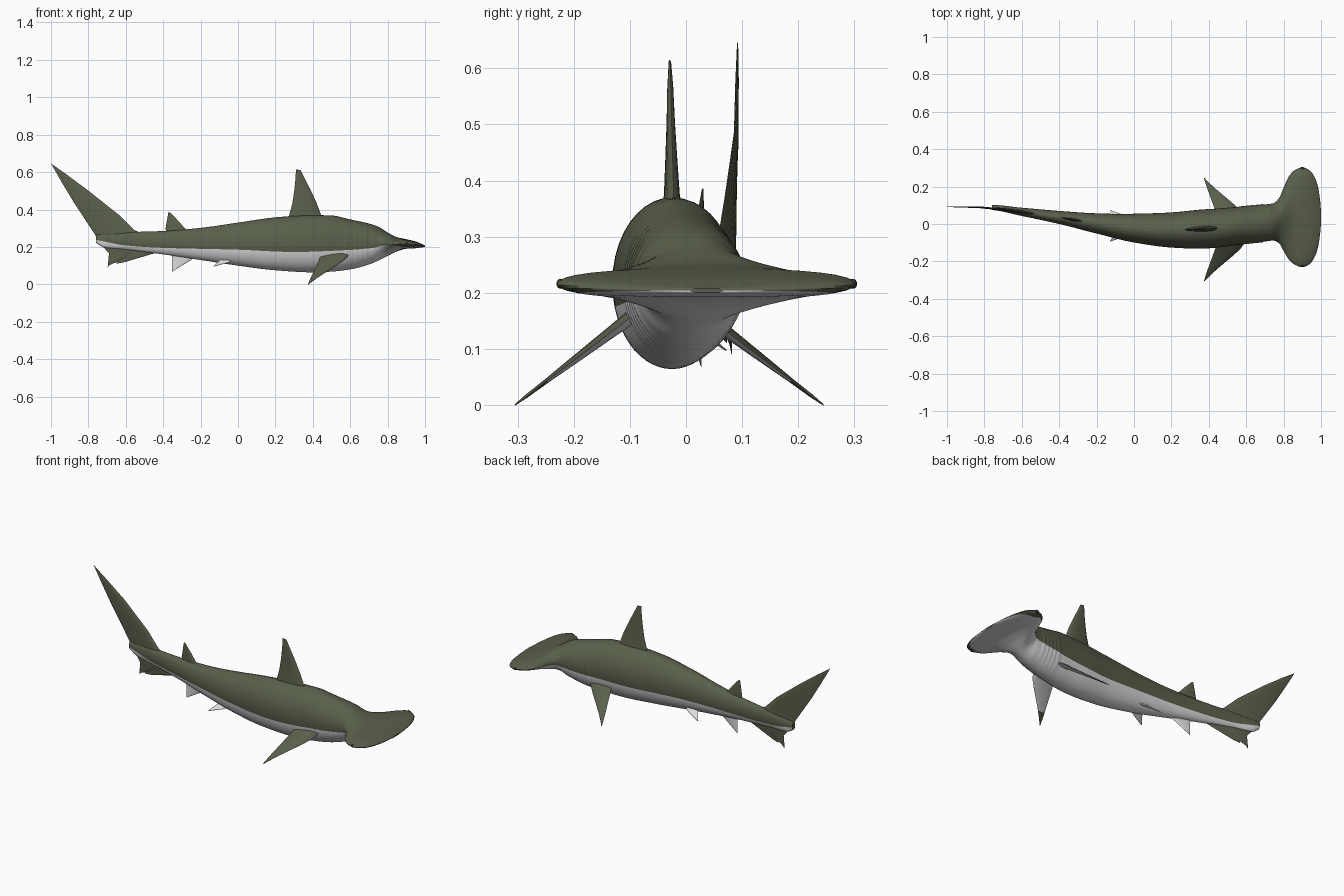
import bpy, bmesh, math
from mathutils import Vector

if "Cube" in bpy.data.objects:
    bpy.data.objects.remove(bpy.data.objects["Cube"])


def material(name, rgb):
    m = bpy.data.materials.new(name)
    m.diffuse_color = (*rgb, 1)
    m.use_nodes = True
    m.node_tree.nodes["Principled BSDF"].inputs["Base Color"].default_value = m.diffuse_color
    return m


GREEN = material("olive skin", (0.10, 0.115, 0.07))
WHITE = material("pale belly", (0.72, 0.72, 0.72))
DARK = material("dark eye", (0.03, 0.035, 0.025))


def curve(points):
    """Smooth monotone interpolation through (x, value) points."""
    xs = [p[0] for p in points]
    ys = [p[1] for p in points]
    d = [(ys[i + 1] - ys[i]) / (xs[i + 1] - xs[i]) for i in range(len(xs) - 1)]
    m = [d[0]] + [2 * a * b / (a + b) if a * b > 0 else 0
                  for a, b in zip(d, d[1:])] + [d[-1]]

    def f(x):
        x = min(max(x, xs[0]), xs[-1])
        i = 0
        while i < len(d) - 1 and x > xs[i + 1]:
            i += 1
        h = xs[i + 1] - xs[i]
        t = (x - xs[i]) / h
        return (ys[i] * (1 + 2 * t) * (1 - t) ** 2 + m[i] * h * t * (1 - t) ** 2
                + ys[i + 1] * t * t * (3 - 2 * t) + m[i + 1] * h * t * t * (t - 1))
    return f


# Body outlines along x: centre line, half width, top, bottom, colour line
center = curve([(-1, .092), (-.76, .088), (-.6, .065), (-.4, .035), (-.2, .003), (0, -.022),
                (.2, -.032), (.4, -.025), (.6, -.005), (.75, .012), (.85, .035), (1, .037)])
width = curve([(-.76, .013), (-.6, .022), (-.4, .035), (-.2, .054), (0, .077), (.2, .094),
               (.4, .105), (.6, .101), (.74, .099), (.775, .12), (.80, .17), (.83, .225),
               (.86, .253), (.9, .267), (.94, .25), (.97, .205), (.985, .155),
               (.995, .09), (1, .03)])
top = curve([(-.76, .267), (-.55, .28), (-.4, .285), (-.2, .302), (0, .33), (.2, .358),
             (.4, .37), (.5, .368), (.6, .347), (.7, .325), (.75, .308), (.8, .277),
             (.85, .252), (.9, .241), (.95, .229), (1, .208)])
bottom = curve([(-.76, .222), (-.72, .198), (-.6, .185), (-.4, .16), (-.2, .13), (0, .1),
                (.2, .075), (.4, .064), (.5, .068), (.6, .08), (.7, .106), (.8, .152),
                (.85, .176), (.9, .19), (.95, .193), (1, .2)])
colour_line = curve([(-.76, .238), (-.6, .208), (-.4, .195), (0, .185), (.3, .173),
                     (.6, .184), (.8, .2), (1, .204)])
pinch = curve([(-.76, 0), (.72, 0), (.8, 1), (.86, .4), (.9, -.5), (1, -.5)])


def finish(name, bm, mats):
    bmesh.ops.recalc_face_normals(bm, faces=bm.faces[:])
    me = bpy.data.meshes.new(name)
    bm.to_mesh(me)
    bm.free()
    ob = bpy.data.objects.new(name, me)
    bpy.context.collection.objects.link(ob)
    for m in mats:
        me.materials.append(m)
    bpy.ops.object.select_all(action='DESELECT')
    ob.select_set(True)
    bpy.context.view_layer.objects.active = ob
    bpy.ops.object.shade_smooth_by_angle(angle=math.radians(40))
    return ob


def loft(bm, rings, rule=lambda i, j: 0):
    """Skin closed rings of points and cap both ends."""
    vr = [[bm.verts.new(p) for p in r] for r in rings]
    n = len(vr[0])
    for i in range(len(vr) - 1):
        for j in range(n):
            k = (j + 1) % n
            f = bm.faces.new((vr[i][j], vr[i][k], vr[i + 1][k], vr[i + 1][j]))
            f.material_index = rule(i, j)
    bm.faces.new(vr[0])
    bm.faces.new(vr[-1])


# Body and hammer head in one skin; a row of points follows the colour line
HALF = 24


def body_ring(x):
    yc, w = center(x), width(x)
    zc, h = (top(x) + bottom(x)) / 2, (top(x) - bottom(x)) / 2
    a0 = math.asin(max(-.9, min(.9, (colour_line(x) - zc) / h)))
    k = .65 * pinch(x)
    if .56 < x < .69:  # stepped gill slits
        w += .004 * (((x - .56) / .026) % 1)
    pts = []
    for j in range(2 * HALF):
        if j < HALF:
            a = a0 + (math.pi - 2 * a0) * j / HALF
        else:
            a = math.pi - a0 + (math.pi + 2 * a0) * (j - HALF) / HALF
        s = math.sin(a)
        pts.append((x, yc + w * math.cos(a), zc + h * ((1 - k) * s + k * s ** 3)))
    return pts


stations = [-.76 + 1.5 * i / 230 for i in range(230)]
stations += [.74 + .26 * math.sin(i / 50 * math.pi / 2) for i in range(51)]
bm = bmesh.new()
loft(bm, [body_ring(x) for x in stations], lambda i, j: int(j >= HALF))
finish("body", bm, [GREEN, WHITE])


# Fins: lens-shaped sections between a leading and a trailing point
def fin(name, sections, mats, underside=False):
    N = 16
    secs = [(Vector(a), Vector(b), t) for a, b, t in sections]
    span = (secs[-1][0] + secs[-1][1]) - (secs[0][0] + secs[0][1])
    nrm = (secs[0][1] - secs[0][0]).cross(span).normalized()
    rings = []
    for a, b, t in secs:
        rings.append([a.lerp(b, (1 - math.cos(q)) / 2)
                      + nrm * t * math.sin(q) * (1 + .35 * math.cos(q))
                      for q in (2 * math.pi * j / N for j in range(N))])
    bm = bmesh.new()
    loft(bm, rings)
    if underside:  # pale below, dark tip
        bm.normal_update()
        bmesh.ops.recalc_face_normals(bm, faces=bm.faces[:])
        for f in bm.faces:
            if f.normal.z < 0 and f.calc_center_median().z > .04:
                f.material_index = 1
    return finish(name, bm, mats)


def upright_fin(name, rows, mat):
    """Rows of lead x, lead z, trail x, trail z, half thickness."""
    fin(name, [((a, center(a), b), (c, center(c), d), t) for a, b, c, d, t in rows], [mat])


upright_fin("front_dorsal_fin", [
    (.46, .34, .265, .34, .018), (.443, .375, .275, .375, .013), (.418, .44, .29, .43, .010),
    (.388, .505, .30, .495, .007), (.355, .57, .307, .56, .005), (.335, .61, .31, .615, .002)], GREEN)
upright_fin("rear_dorsal_fin", [
    (-.26, .27, -.38, .27, .009), (-.28, .295, -.388, .295, .006),
    (-.32, .34, -.38, .34, .004), (-.362, .384, -.372, .386, .001)], GREEN)
upright_fin("upper_tail_lobe", [
    (-.47, .255, -.75, .225, .008), (-.555, .29, -.762, .262, .008), (-.635, .37, -.81, .335, .006),
    (-.795, .497, -.876, .435, .004), (-.92, .59, -.945, .55, .003), (-.995, .642, -1.0, .646, .001)], GREEN)
upright_fin("lower_tail_lobe", [
    (-.50, .20, -.75, .23, .006), (-.55, .17, -.725, .205, .005),
    (-.635, .125, -.69, .165, .004), (-.685, .105, -.697, .09, .001)], GREEN)
upright_fin("tail_keel_fin", [
    (-.44, .185, -.65, .205, .006), (-.45, .165, -.65, .165, .004), (-.6, .12, -.65, .11, .001)], GREEN)
upright_fin("anal_fin", [
    (-.23, .165, -.35, .185, .008), (-.25, .13, -.355, .165, .005),
    (-.30, .10, -.352, .11, .003), (-.345, .072, -.352, .068, .001)], WHITE)

# Paired fins, mirrored about the local centre line, and eyes on the hammer tips
for side, label in ((-1, "right"), (1, "left")):
    rows = []
    for u, lead, trail, t in ((0, .59, .44, .012), (.15, .572, .435, .010), (.35, .527, .42, .008),
                              (.55, .478, .405, .006), (.72, .437, .392, .004),
                              (.9, .397, .38, .003), (1, .378, .374, .001)):
        y, z = -.03 + side * (.07 + .205 * u), .155 * (1 - u)
        rows.append(((lead, y, z), (trail, y, z), t))
    fin(label + "_pectoral_fin", rows, [GREEN, WHITE], True)

    rows = []
    for u, lead, trail, t in ((0, .0, -.09, .006), (.5, -.05, -.11, .004), (1, -.122, -.13, .001)):
        y, z = -.01 + side * (.03 + .052 * u), .137 - .04 * u
        rows.append(((lead, y, z), (trail, y, z), t))
    fin(label + "_pelvic_fin", rows, [WHITE])

    bm = bmesh.new()
    bmesh.ops.create_uvsphere(bm, u_segments=16, v_segments=10, radius=1)
    for v in bm.verts:
        v.co = (.9 + .012 * v.co.x, .037 + side * .26 + .008 * v.co.y, .216 + .009 * v.co.z)
    finish(label + "_eye", bm, [DARK])
